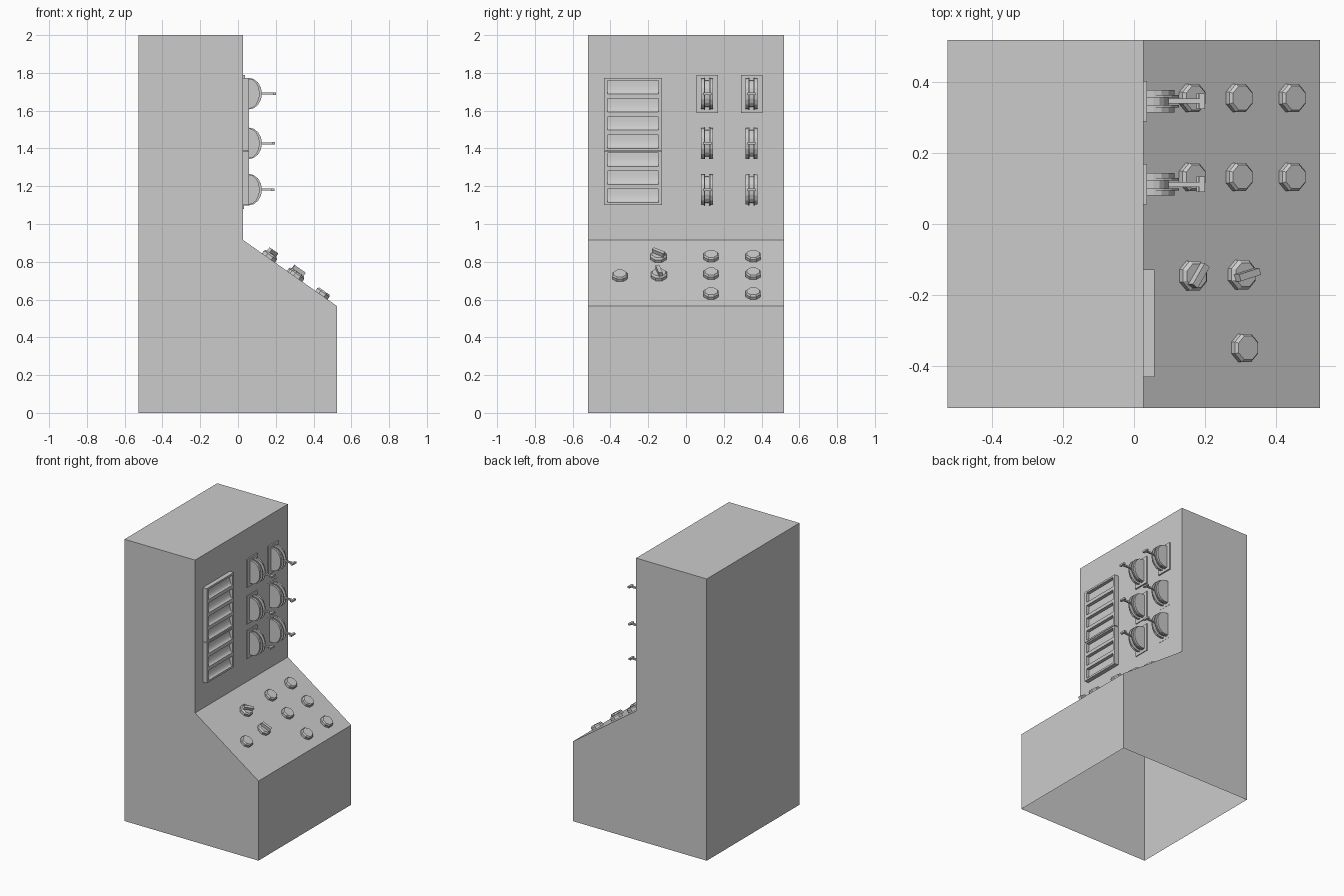
import bpy, bmesh, math
from mathutils import Vector, Matrix

if "Cube" in bpy.data.objects:
    bpy.data.objects.remove(bpy.data.objects["Cube"])


def make_object(name, bm, smooth=False):
    bmesh.ops.recalc_face_normals(bm, faces=bm.faces[:])
    me = bpy.data.meshes.new(name)
    bm.to_mesh(me)
    bm.free()
    ob = bpy.data.objects.new(name, me)
    bpy.context.collection.objects.link(ob)
    if smooth:
        bpy.ops.object.select_all(action='DESELECT')
        ob.select_set(True)
        bpy.context.view_layer.objects.active = ob
        bpy.ops.object.shade_smooth_by_angle(angle=math.radians(35))
    return ob


def prism(bm, profile, y0, y1):
    """Extrude an x-z outline along y."""
    a = [bm.verts.new((x, y0, z)) for x, z in profile]
    b = [bm.verts.new((x, y1, z)) for x, z in profile]
    n = len(a)
    faces = [bm.faces.new(a), bm.faces.new(b[::-1])]
    faces += [bm.faces.new((a[i], b[i], b[(i + 1) % n], a[(i + 1) % n])) for i in range(n)]
    return faces


def box(bm, x0, x1, y0, y1, z0, z1):
    return prism(bm, [(x0, z0), (x1, z0), (x1, z1), (x0, z1)], y0, y1)


WALL = 0.027      # front plane of the upright cabinet

# Cabinet shell, open underneath
bm = bmesh.new()
shell = prism(bm, [(-0.527, 0), (0.525, 0), (0.525, 0.565), (WALL, 0.915),
                   (WALL, 2), (-0.527, 2)], -0.52, 0.52)
bmesh.ops.delete(bm, geom=[shell[2]], context='FACES_ONLY')
make_object("cabinet", bm)

# Louvred vent: frame rails, crossbars and curved slats
bm = bmesh.new()
FACE, y0, y1 = 0.058, -0.433, -0.128
for a, b in ((1.10, 1.386), (1.39, 1.772)):
    box(bm, WALL, FACE, y0, y0 + 0.018, a, b)
    box(bm, WALL, FACE, y1 - 0.018, y1, a, b)
make_object("vent_side_rails", bm)

bm = bmesh.new()
outline = [(WALL, 1.772), (FACE, 1.772)]
for i in range(7):
    zc = 1.724 - 0.0957 * i
    outline.append((FACE, zc + 0.035))
    for k in range(6):
        t = k / 5 * math.pi / 2
        outline.append((0.034 + 0.022 * (1 - math.cos(t)), zc + 0.035 - 0.07 * math.sin(t)))
    outline.append((FACE, zc - 0.036))
    if i == 3:      # seam between the two vent sections
        outline += [(FACE, 1.39), (0.05, 1.39), (0.05, 1.386), (FACE, 1.386)]
outline += [(FACE, 1.10), (WALL, 1.10)]
prism(bm, outline, y0 + 0.018, y1 - 0.018)
make_object("vent_slats", bm, smooth=True)


# Lever switches: backing plate, slotted half-round housing, T-handle
def half_round(r_x, r_z, zc):
    pts = [(WALL, zc - r_z), (0.055, zc - r_z)]
    for k in range(1, 8):
        a = -math.pi / 2 + math.pi * k / 8
        pts.append((0.055 + (r_x - 0.055) * math.cos(a), zc + r_z * math.sin(a)))
    return pts + [(0.055, zc + r_z), (WALL, zc + r_z)]


for row, (z, tip) in enumerate(((1.69, 0.2), (1.427, 0.197), (1.182, 0.192))):
    for col, y in enumerate((0.112, 0.347)):
        tag = f"{row}_{col}"
        bm = bmesh.new()
        thick = 0.01 if row == 0 else (0.006 if col == 0 else 0.001)
        box(bm, WALL - 0.005, WALL + thick, y - 0.057, y + 0.057, z - 0.102, z + 0.098)
        make_object("lever_plate_" + tag, bm)

        bm = bmesh.new()
        for s in (-1, 1):
            lo, hi = sorted((y + s * 0.012, y + s * 0.032))
            prism(bm, half_round(0.115, 0.08, z), lo, hi)
        prism(bm, half_round(0.098, 0.07, z), y - 0.012, y + 0.012)
        for s in (-1, 1):   # raised inner rims beside the slot
            lo, hi = sorted((y + s * 0.011, y + s * 0.018))
            prism(bm, half_round(0.127, 0.084, z), lo, hi)
        make_object("lever_housing_" + tag, bm)

        bm = bmesh.new()
        box(bm, 0.08, tip - 0.008, y - 0.007, y + 0.007, z - 0.005, z + 0.005)
        box(bm, tip - 0.015, tip, y - 0.022, y + 0.022, z - 0.006, z + 0.006)
        make_object("lever_handle_" + tag, bm)

# Controls on the sloped desk
normal = Vector((0.35, 0, 0.498)).normalized()
down = Vector((0.498, 0, -0.35)).normalized()
side = normal.cross(down)


def desk_matrix(x, y):
    m = Matrix((down, side, normal)).transposed().to_4x4()
    m.translation = Vector((x, y, 0.915 - (x - WALL) * 0.35 / 0.498))
    return m


def stack(bm, rings, matrix, n=8):
    """Low-poly turned shape from (radius, height) rings."""
    loops = []
    for r, h in rings:
        loops.append([bm.verts.new(matrix @ Vector((
            r * math.cos(math.tau * (i + 0.5) / n), r * math.sin(math.tau * (i + 0.5) / n), h)))
            for i in range(n)])
    for a, b in zip(loops, loops[1:]):
        for i in range(n):
            bm.faces.new((a[i], a[(i + 1) % n], b[(i + 1) % n], b[i]))
    bm.faces.new(loops[0][::-1])
    bm.faces.new(loops[-1])


buttons = [(x, y) for x in (0.16, 0.292, 0.442) for y in (0.133, 0.356)] + [(0.308, -0.35)]
for i, (x, y) in enumerate(buttons):
    bm = bmesh.new()
    stack(bm, [(0.043, -0.004), (0.043, 0.017), (0.036, 0.026)], desk_matrix(x, y))
    make_object(f"push_button_{i}", bm)

for i, (x, y, turn) in enumerate(((0.162, -0.146, 55), (0.3, -0.143, 15))):
    bm = bmesh.new()
    m = desk_matrix(x, y)
    stack(bm, [(0.045, -0.004), (0.045, 0.017), (0.036, 0.027)], m)
    grip = box(bm, -0.036, 0.036, -0.01, 0.01, 0.02, 0.049)
    verts = list({v for f in grip for v in f.verts})
    bmesh.ops.transform(bm, matrix=m @ Matrix.Rotation(math.radians(turn), 4, 'Z'), verts=verts)
    make_object(f"rotary_knob_{i}", bm)
